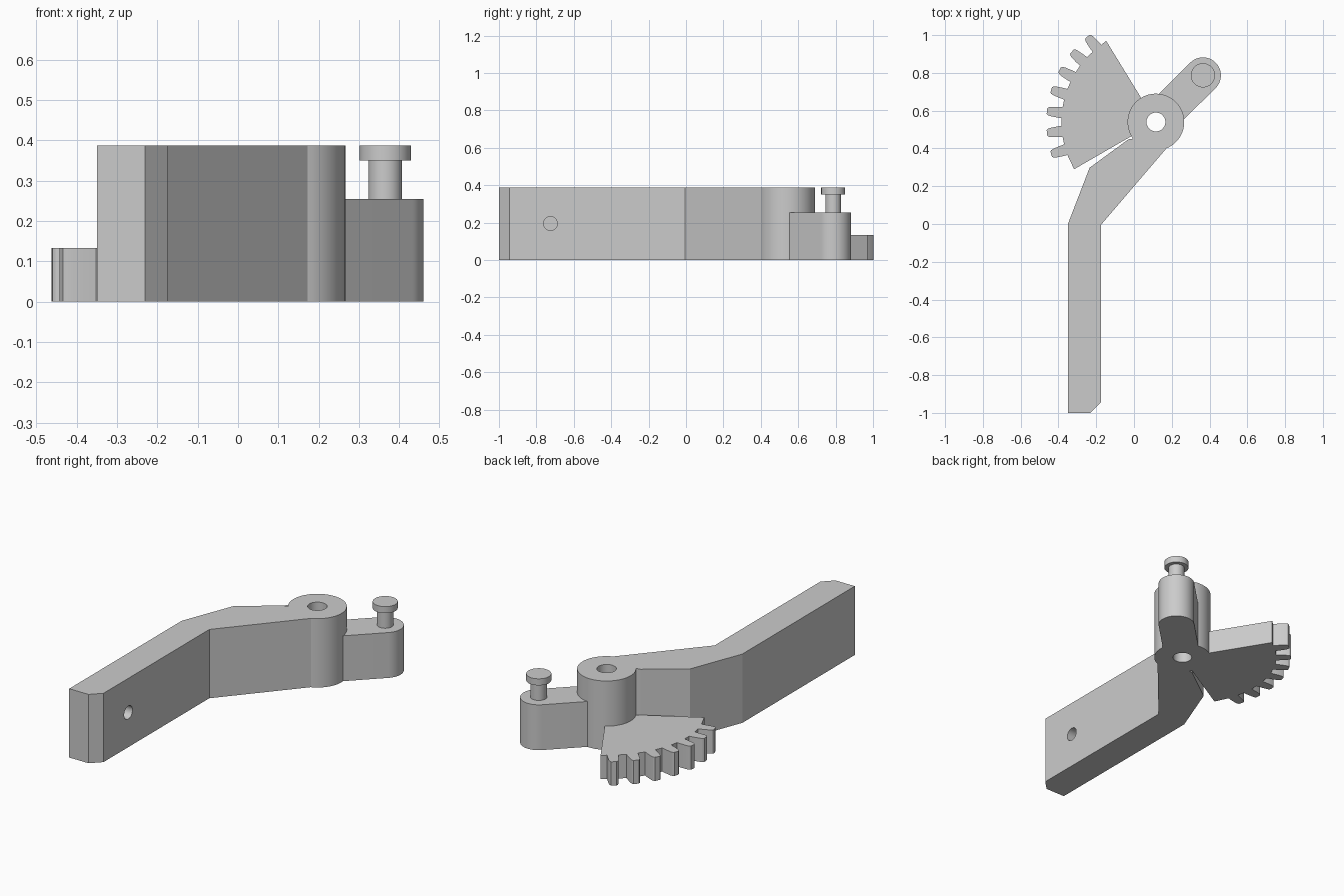
import bpy, bmesh
from math import radians, cos, sin, pi
from mathutils import Matrix

cube = bpy.data.objects.get("Cube")
if cube:
    bpy.data.objects.remove(cube, do_unlink=True)

HUB = (0.116, 0.54)
HUB_R = 0.15
PIN = (0.365, 0.787)
HEIGHT = 0.387

grey = bpy.data.materials.new("plain grey")
grey.use_nodes = True
grey.diffuse_color = (0.6, 0.6, 0.6, 1)
grey.node_tree.nodes["Principled BSDF"].inputs["Base Color"].default_value = (0.6, 0.6, 0.6, 1)


def polar(centre, radius, degrees):
    a = radians(degrees)
    return (centre[0] + radius * cos(a), centre[1] + radius * sin(a))


def arc(centre, radius, start, end, steps):
    return [polar(centre, radius, start + (end - start) * i / steps) for i in range(steps + 1)]


def extrude_profile(name, points, z0, z1):
    """Solid prism from an outline in the ground plane."""
    bm = bmesh.new()
    face = bm.faces.new([bm.verts.new((x, y, z0)) for x, y in points])
    top = bmesh.ops.extrude_face_region(bm, geom=[face])["geom"]
    bmesh.ops.translate(bm, vec=(0, 0, z1 - z0),
                        verts=[v for v in top if isinstance(v, bmesh.types.BMVert)])
    bmesh.ops.recalc_face_normals(bm, faces=bm.faces)
    mesh = bpy.data.meshes.new(name)
    bm.to_mesh(mesh)
    bm.free()
    mesh.materials.append(grey)
    obj = bpy.data.objects.new(name, mesh)
    bpy.context.collection.objects.link(obj)
    return obj


def disc(name, centre, radius, z0, z1, steps=48):
    return extrude_profile(name, arc(centre, radius, 0, 360, steps)[:-1], z0, z1)


def select(obj):
    bpy.ops.object.select_all(action="DESELECT")
    obj.select_set(True)
    bpy.context.view_layer.objects.active = obj


def cut(obj, cutter):
    cutter.hide_render = True
    select(obj)
    mod = obj.modifiers.new("cut", "BOOLEAN")
    mod.operation = "DIFFERENCE"
    mod.solver = "EXACT"
    mod.object = cutter
    bpy.ops.object.modifier_apply(modifier=mod.name)
    bpy.data.objects.remove(cutter, do_unlink=True)


# Bent lever running into the round hub
outline = [(-0.35, -1), (-0.23, -1), (-0.175, -0.945), (-0.175, -0.005)]
outline += arc(HUB, HUB_R, -68, 216, 56)
outline += [(-0.03, 0.448), (-0.235, 0.298), (-0.35, 0)]
lever = extrude_profile("lever_and_hub", outline, 0, HEIGHT)
cut(lever, disc("pivot_hole_cutter", HUB, 0.05, -0.1, 0.5))

# Blind hole near the lever's free end
side_cutter = disc("side_hole_cutter", (0, 0), 0.037, -0.1, 0.1, 32)
side_cutter.data.transform(Matrix.Translation((-0.175, -0.725, 0.195)) @ Matrix.Rotation(pi / 2, 4, "Y"))
cut(lever, side_cutter)

# Short crank arm with rounded end
inner = (HUB[0] + 0.07, HUB[1] + 0.07)
arm = extrude_profile("crank_arm",
                      [polar(inner, 0.095, 135), polar(inner, 0.095, -45)]
                      + arc(PIN, 0.095, -45, 135, 32), 0, 0.255)

# Headed pin on the crank arm
pin = disc("pin_shaft", PIN, 0.042, 0.25, 0.352)
head = disc("pin_head", PIN, 0.064, 0.35, HEIGHT)

# Toothed sector: seven tapered teeth on a fan
TOOTH = [(0.5, 3.4), (0.53, 3.0), (0.56, 2.5), (0.573, 2.1), (0.58, 1.4)]
fan = [polar(HUB, 0.13, 210), polar(HUB, 0.13, 121.5), polar(HUB, 0.505, 121.5)]
for i in range(7):
    middle = 128.7 + 11.4 * i
    fan += [polar(HUB, r, middle - half) for r, half in TOOTH]
    fan += [polar(HUB, r, middle + half) for r, half in reversed(TOOTH)]
fan.append(polar(HUB, 0.5, 210))
sector = extrude_profile("gear_sector", fan, 0, 0.133)

# Smooth round walls, keep the edges crisp
for part in (lever, arm, pin, head, sector):
    select(part)
    bpy.ops.object.shade_smooth_by_angle(angle=radians(20))
